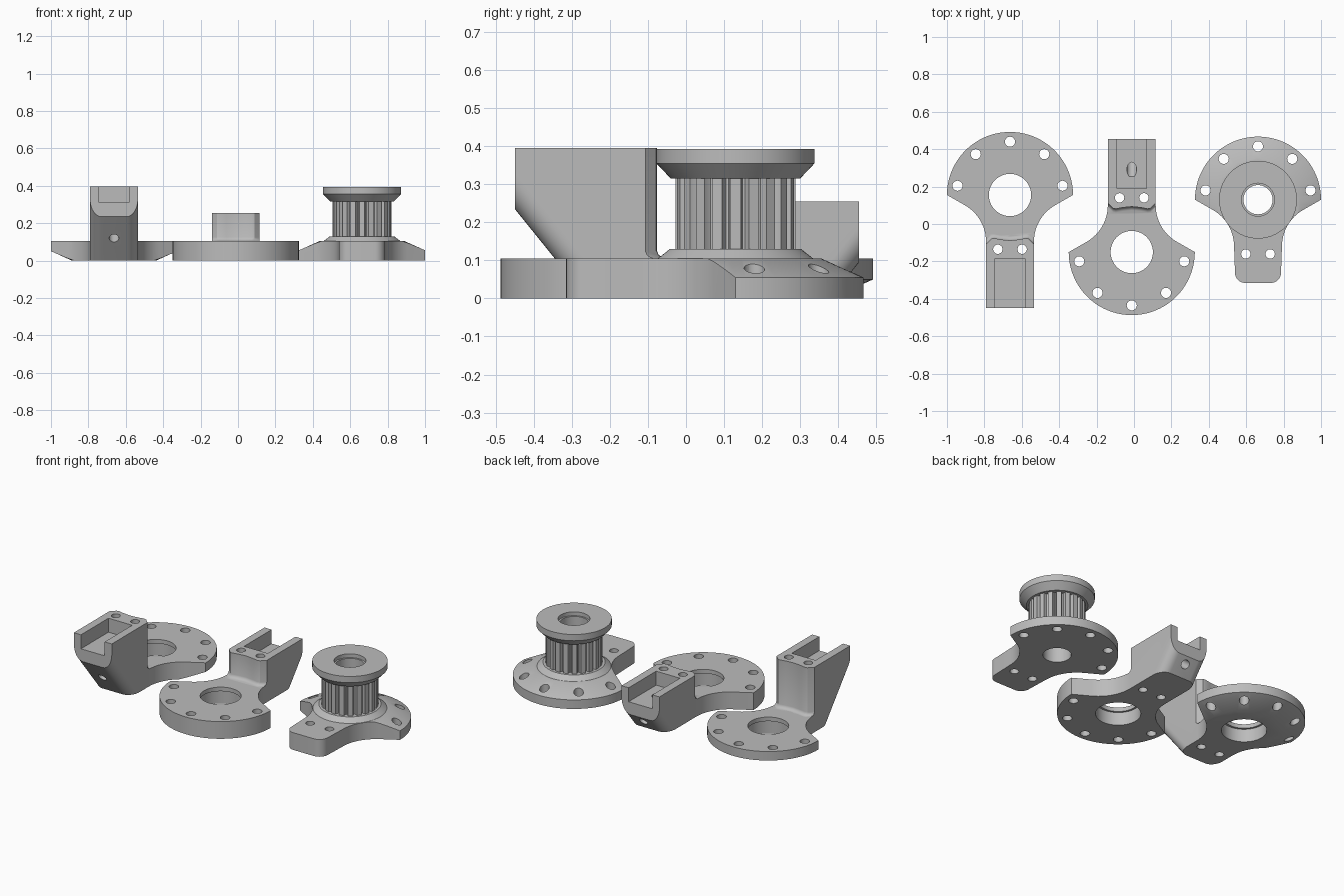
import bpy, bmesh, math
from mathutils import Vector

cube = bpy.data.objects.get("Cube")
if cube:
    bpy.data.objects.remove(cube, do_unlink=True)

grey = bpy.data.materials.new("light_grey")
grey.use_nodes = True
grey.diffuse_color = (0.5, 0.5, 0.5, 1)
grey.node_tree.nodes["Principled BSDF"].inputs["Base Color"].default_value = (0.5, 0.5, 0.5, 1)

DISC, THICK, NECK, NECK_Y, END = 0.337, 0.105, 0.128, 0.25, 0.605


def loft(name, rings):
    """Closed solid through equal-length rings of points, capped at both ends."""
    bm = bmesh.new()
    vs = [[bm.verts.new(p) for p in ring] for ring in rings]
    n = len(vs[0])
    for a, b in zip(vs, vs[1:]):
        for i in range(n):
            bm.faces.new((a[i], a[(i + 1) % n], b[(i + 1) % n], b[i]))
    bm.faces.new(vs[0])
    bm.faces.new(vs[-1])
    bmesh.ops.recalc_face_normals(bm, faces=bm.faces)
    mesh = bpy.data.meshes.new(name)
    bm.to_mesh(mesh)
    bm.free()
    mesh.materials.append(grey)
    ob = bpy.data.objects.new(name, mesh)
    bpy.context.collection.objects.link(ob)
    return ob


def prism(name, outline, z0, z1):
    return loft(name, [[(x, y, z) for x, y in outline] for z in (z0, z1)])


def circle(r, n=64, x=0, y=0):
    return [(x + r * math.cos(math.tau * i / n), y + r * math.sin(math.tau * i / n)) for i in range(n)]


def lathe(name, profile, n=72):
    return loft(name, [[(x, y, z) for x, y in circle(r, n)] for r, z in profile])


def box(name, x0, x1, y0, y1, z0, z1):
    return prism(name, [(x0, y0), (x1, y0), (x1, y1), (x0, y1)], z0, z1)


def combine(ob, other, op="DIFFERENCE"):
    mod = ob.modifiers.new("combine", "BOOLEAN")
    mod.operation, mod.object, mod.solver = op, other, "EXACT"
    bpy.context.view_layer.objects.active = ob
    bpy.ops.object.modifier_apply(modifier=mod.name)
    bpy.data.objects.remove(other, do_unlink=True)


def plate_outline(tail):
    """Disc edge, straight shoulder, concave fillet and neck; tail is the right half of the end."""
    right = []
    for i in range(41):
        a = math.radians(-90 + 90 * i / 40)
        right.append((DISC * math.cos(a), DISC * math.sin(a)))
    r = 0.225
    for i in range(13):
        a = math.radians(240 - 60 * i / 12)
        right.append((NECK + r + r * math.cos(a), NECK_Y + r * math.sin(a)))
    right += tail
    return right + [(-x, y) for x, y in reversed(right[1:])]


def cone_cutter(top):
    """Wedge swept around the disc side that tapers one face of the plate."""
    slope = 0.05 / 0.112
    profile = [(0.225 - 0.01 / slope, -0.01), (0.4, 0.175 * slope), (0.4, -0.01)]
    rings = []
    for i in range(61):
        a = math.radians(-202 + 224 * i / 60)
        rings.append([(r * math.cos(a), r * math.sin(a), THICK - z if top else z) for r, z in profile])
    return loft("cone_cutter", rings)


def drill_plate(ob):
    for deg in (-170, -130, -90, -50, -10):
        a = math.radians(deg)
        combine(ob, prism("drill", circle(0.027, 24, 0.285 * math.cos(a), 0.285 * math.sin(a)), -1, 1))
    for x in (-0.065, 0.065):
        combine(ob, prism("drill", circle(0.025, 24, x, 0.29), -1, 1))


def finish(ob, x, y, turn):
    ob.location = (x, y, 0)
    ob.rotation_euler.z = turn
    bpy.ops.object.select_all(action="DESELECT")
    ob.select_set(True)
    bpy.context.view_layer.objects.active = ob
    bpy.ops.object.shade_smooth_by_angle(angle=math.radians(28))


def bracket(top, hole):
    # side profile with a sloping underside
    toe = top - 0.16
    heel = END - toe / 1.238
    side = [(0.2, 0), (heel, 0), (END, toe), (END, top), (0.2, top)]
    ob = loft("bracket", [[(x, y, z) for y, z in side] for x in (-NECK, NECK)])
    # round the two edges of the underside
    bm = bmesh.new()
    bm.from_mesh(ob.data)
    edges = []
    for e in bm.edges:
        a, b = (v.co for v in e.verts)
        if abs(a.x - b.x) < 0.001 and abs(a.y - b.y) > 0.01 and 0.01 < abs(a.z - b.z):
            edges.append(e)
    bmesh.ops.bevel(bm, geom=edges, offset=0.06, segments=8, profile=0.5, affect="EDGES")
    bm.to_mesh(ob.data)
    bm.free()
    # scalloped back wall with a small fillet at its foot
    half = [(0, 0.243), (0.05, 0.238), (0.085, 0.231), (0.1, 0.234), (NECK, 0.262), (0.2, 0.262), (0.2, 0)]
    wall = half + [(-x, y) for x, y in reversed(half[1:])]
    steps = [(THICK, 0.02), (0.109, 0.011), (0.115, 0.004), (0.125, 0), (1, 0)]
    combine(ob, loft("wall_cutter", [[(x, y - s, z) for x, y in wall] for z, s in steps]))
    # open pocket on top
    combine(ob, box("pocket", -0.08, 0.08, 0.34, 1, top - 0.085, 1))
    # hole square to the sloping underside
    y, z, depth = hole
    out = Vector((0, 0.13, -0.105)).normalized()
    turn = out.to_track_quat("Z", "Y")
    rings = [[Vector((0, y, z)) + turn @ Vector((px, py, d)) for px, py in circle(0.026, 24)]
             for d in (-depth, 0.1)]
    combine(ob, loft("slope_drill", rings))
    return ob


def mount(name, top, hole, tapered):
    ob = prism(name, plate_outline([]), 0, THICK)
    if tapered:
        combine(ob, cone_cutter(False))
    combine(ob, bracket(top, hole), "UNION")
    combine(ob, prism("bore", circle(0.113), -1, 1))
    combine(ob, prism("counterbore", circle(0.125), -1, 0.08))
    drill_plate(ob)
    return ob


# Tall and short bracket mounts
finish(mount("tall_bracket_mount", 0.395, (0.512, 0.12, 0.12), True), -0.663, 0.155, math.pi)
finish(mount("short_bracket_mount", 0.255, (0.573, 0.062, 0.2), False), -0.012, -0.15, 0)

# Pulley plate with a rounded tab
tail = []
for i in range(9):
    a = math.radians(90 * i / 8)
    tail.append((0.068 + 0.055 * math.cos(a), 0.39 + 0.055 * math.sin(a)))
pulley = prism("pulley_mount", plate_outline(tail), 0, THICK)
combine(pulley, cone_cutter(True))
drill_plate(pulley)

# Collar, toothed drum and flange
combine(pulley, lathe("collar", [(0.204, 0.09), (0.204, 0.105), (0.172, 0.13)]), "UNION")
teeth = 20
gear = []
for i in range(teeth):
    for frac, r in ((-0.28, 0.158), (0.28, 0.158), (0.34, 0.146), (0.42, 0.139), (0.58, 0.139), (0.66, 0.146)):
        a = math.tau * (i + frac) / teeth
        gear.append((r * math.cos(a), r * math.sin(a)))
combine(pulley, prism("drum", gear, 0.12, 0.33), "UNION")
combine(pulley, lathe("flange", [(0.17, 0.315), (0.208, 0.355), (0.208, 0.393)]), "UNION")
combine(pulley, prism("bore", circle(0.078), -1, 1))
combine(pulley, prism("counterbore", circle(0.088), 0.37, 1))
finish(pulley, 0.663, 0.13, math.pi)
